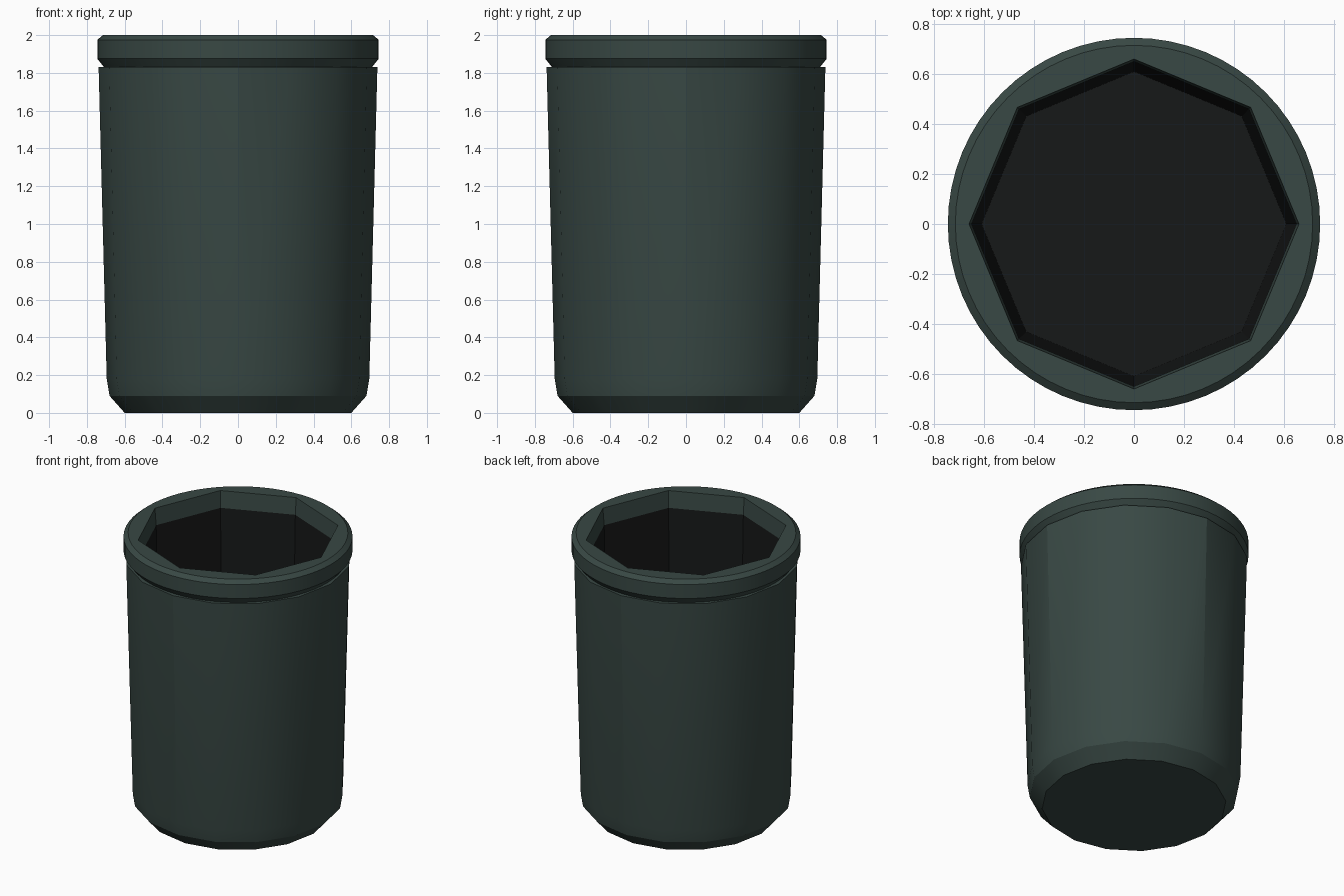
import bpy, bmesh
from math import cos, sin, pi, radians

if "Cube" in bpy.data.objects:
    bpy.data.objects.remove(bpy.data.objects["Cube"])


def material(name, rgb):
    m = bpy.data.materials.new(name)
    m.diffuse_color = (*rgb, 1)
    m.use_nodes = True
    m.node_tree.nodes["Principled BSDF"].inputs["Base Color"].default_value = m.diffuse_color
    return m


def ring(r, z, n, octagon=False):
    """Points of one level; octagon=True slides them onto octagon sides."""
    pts = []
    for i in range(n):
        a = 2 * pi * i / n
        k = cos(pi / 8) / cos(a % (pi / 4) - pi / 8) if octagon else 1
        pts.append((r * k * cos(a), r * k * sin(a), z))
    return pts


def loft(name, rings, mat, cap_start=False, cap_end=False):
    """Skin rings in order: rising levels face out, falling levels face in."""
    bm = bmesh.new()
    loops = [[bm.verts.new(p) for p in pts] for pts in rings]
    n = len(rings[0])
    for a, b in zip(loops, loops[1:]):
        for i in range(n):
            j = (i + 1) % n
            bm.faces.new((a[i], a[j], b[j], b[i]))
    if cap_start:
        bm.faces.new(loops[0][::-1])
    if cap_end:
        bm.faces.new(loops[-1])
    me = bpy.data.meshes.new(name)
    bm.to_mesh(me)
    bm.free()
    ob = bpy.data.objects.new(name, me)
    bpy.context.collection.objects.link(ob)
    me.materials.append(mat)
    bpy.ops.object.select_all(action='DESELECT')
    ob.select_set(True)
    bpy.context.view_layer.objects.active = ob
    bpy.ops.object.shade_smooth_by_angle(angle=radians(30))
    return ob


green = material("dark_green", (0.04, 0.065, 0.058))
black = material("black", (0.008, 0.009, 0.009))

# Tapered sixteen-sided body with chamfered foot
body_profile = [(0.60, 0), (0.68, 0.09), (0.695, 0.18), (0.738, 1.83), (0.70, 1.83)]
body = loft("body", [ring(r, z, 16) for r, z in body_profile], green, cap_start=True)

# Four vertical seams on the body
for e in body.data.edges:
    a, b = (body.data.vertices[i].co for i in e.vertices)
    if abs(a.z - b.z) > 1 and min(abs(a.x), abs(a.y)) < 1e-4:
        e.use_edge_sharp = True

# Round rim with an octagonal opening
rim_profile = [(0.705, 1.825), (0.745, 1.875), (0.745, 1.975), (0.715, 2.0)]
rim_rings = [ring(r, z, 64) for r, z in rim_profile]
rim_rings += [ring(0.66, 2.0, 64, True), ring(0.65, 1.88, 64, True)]
loft("rim", rim_rings, green)

# Dark octagonal inside with floor
loft("inner_lining", [ring(0.65, 1.88, 8), ring(0.61, 0.10, 8)], black, cap_end=True)
